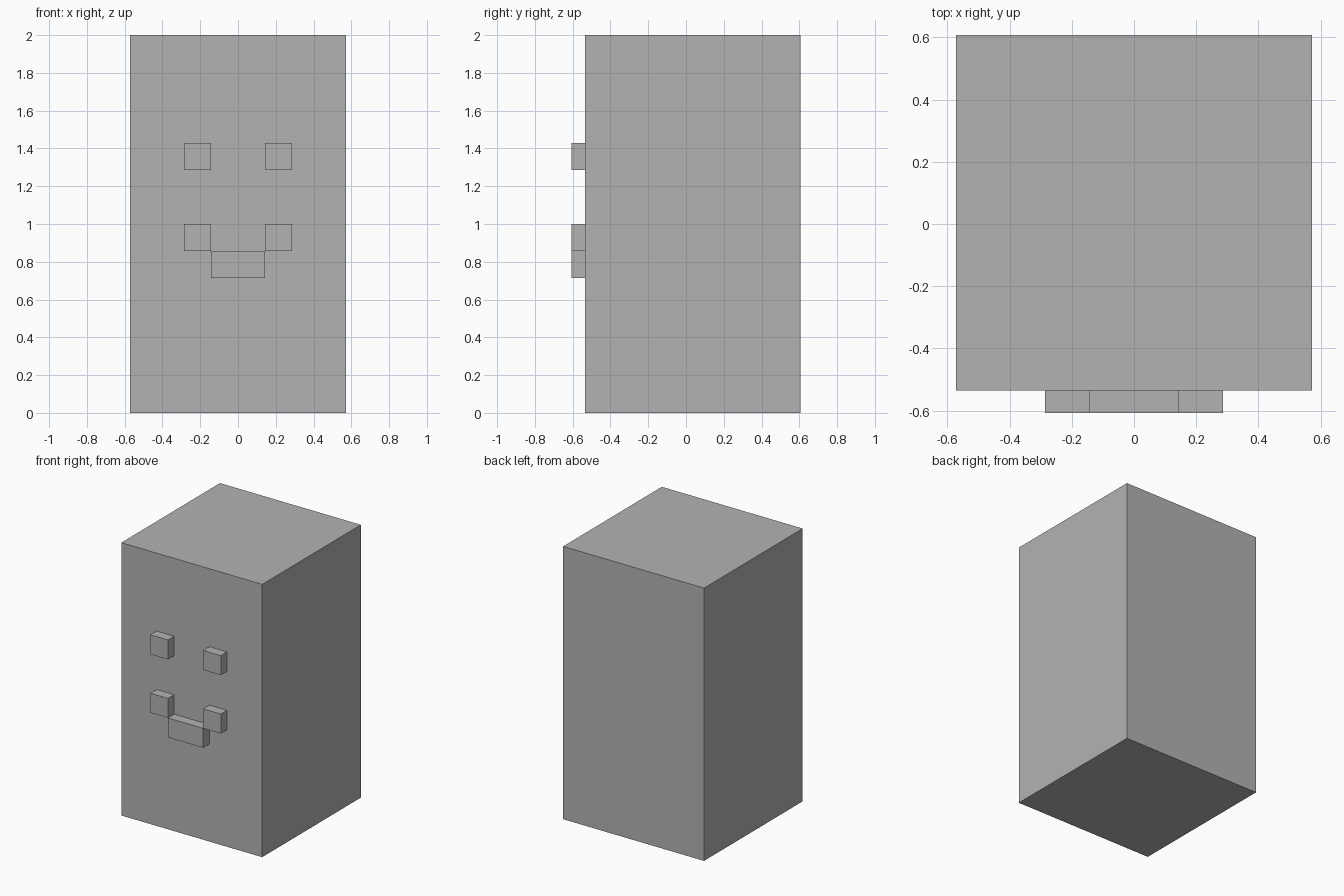
import bpy

# Remove the default cube
default = bpy.data.objects.get("Cube")
if default:
    bpy.data.objects.remove(default, do_unlink=True)

U = 2 / 14            # block unit: the body is 8 x 8 x 14 units
DEPTH = U / 2         # how far the face features stand out
FRONT = -4 * U + DEPTH / 2

# Single plain grey
grey = bpy.data.materials.new("plain_grey")
grey.use_nodes = True
colour = (0.45, 0.45, 0.45, 1)
grey.diffuse_color = colour
bsdf = next(n for n in grey.node_tree.nodes if n.type == 'BSDF_PRINCIPLED')
bsdf.inputs["Base Color"].default_value = colour


def box(name, size, centre):
    bpy.ops.mesh.primitive_cube_add(size=1, location=centre)
    obj = bpy.context.object
    obj.name = obj.data.name = name
    obj.scale = size
    bpy.ops.object.transform_apply(location=False, rotation=False, scale=True)
    obj.data.materials.append(grey)
    return obj


def feature(name, x, z, width=1):
    """Raised block on the front, placed in block units."""
    return box(name, (width * U, DEPTH, U), (x * U, FRONT - DEPTH / 2, z * U))


# Body
box("body", (8 * U, 8 * U, 14 * U), (0, DEPTH / 2, 7 * U))

# Eyes and raised mouth corners
for side, sign in (("left", 1), ("right", -1)):
    feature(side + "_eye", sign * 1.5, 9.5)
    feature(side + "_mouth_corner", sign * 1.5, 6.5)

# Mouth bar
feature("mouth", 0, 5.5, width=2)
